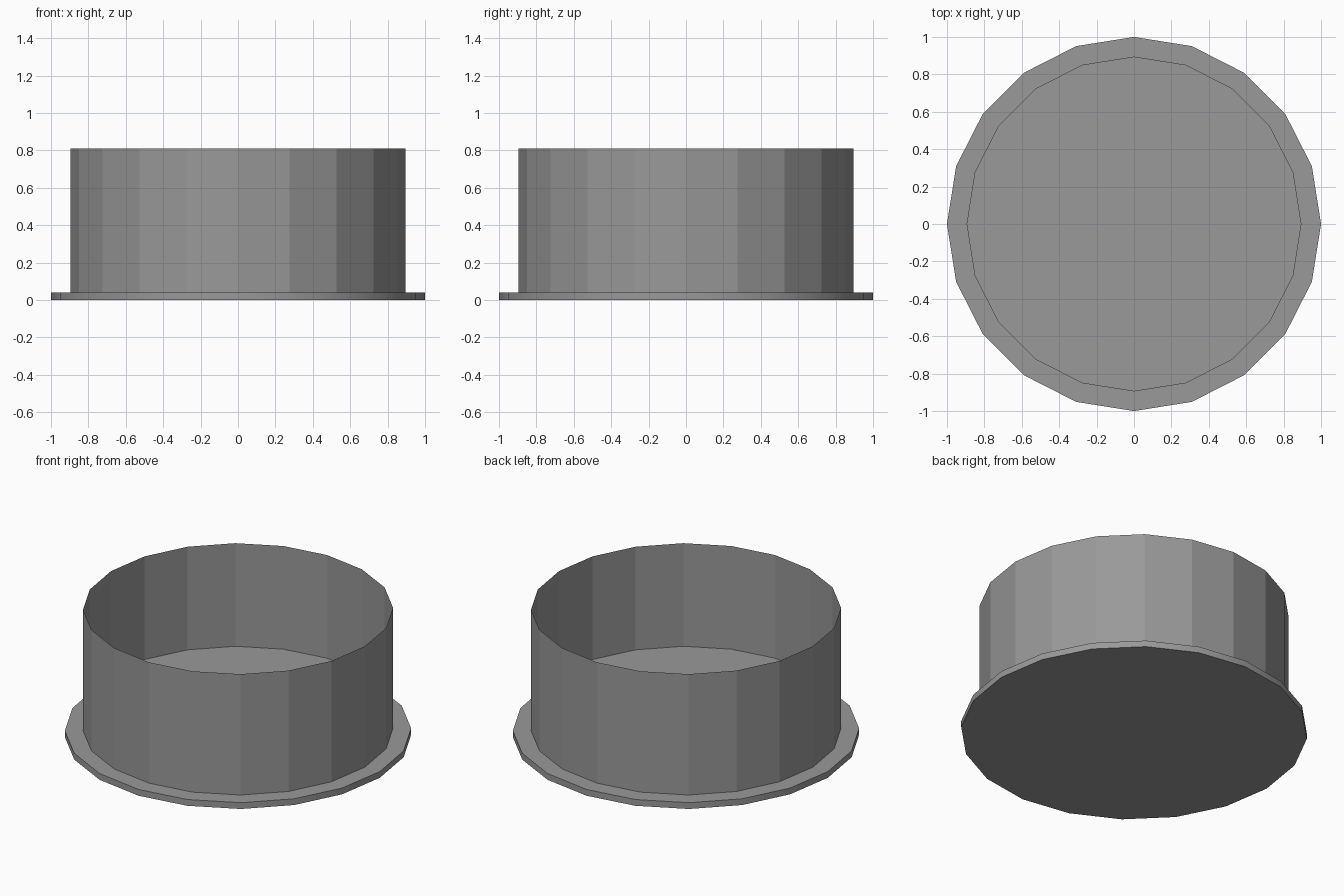
import bpy

if "Cube" in bpy.data.objects:
    bpy.data.objects.remove(bpy.data.objects["Cube"])

SIDES = 20
WALL_R = 0.895

grey = bpy.data.materials.new("dark_grey")
grey.diffuse_color = (0.32, 0.32, 0.32, 1)
grey.use_nodes = True
grey.node_tree.nodes["Principled BSDF"].inputs["Base Color"].default_value = grey.diffuse_color


def finish(name):
    obj = bpy.context.object
    obj.name = name
    obj.data.materials.append(grey)


def drum(name, radius, z0, z1, fill):
    bpy.ops.mesh.primitive_cylinder_add(
        vertices=SIDES, radius=radius, depth=z1 - z0,
        end_fill_type=fill, location=(0, 0, (z0 + z1) / 2))
    finish(name)


# Thin flange at the foot, its rim shaded smooth
drum("base_flange", 1.0, 0.0, 0.04, 'NGON')
bpy.ops.object.shade_smooth_by_angle()

# Open, paper-thin wall
drum("cup_wall", WALL_R, 0.04, 0.81, 'NOTHING')

# Raised floor inside the wall
bpy.ops.mesh.primitive_circle_add(
    vertices=SIDES, radius=WALL_R, fill_type='NGON', location=(0, 0, 0.153))
finish("inner_floor")
